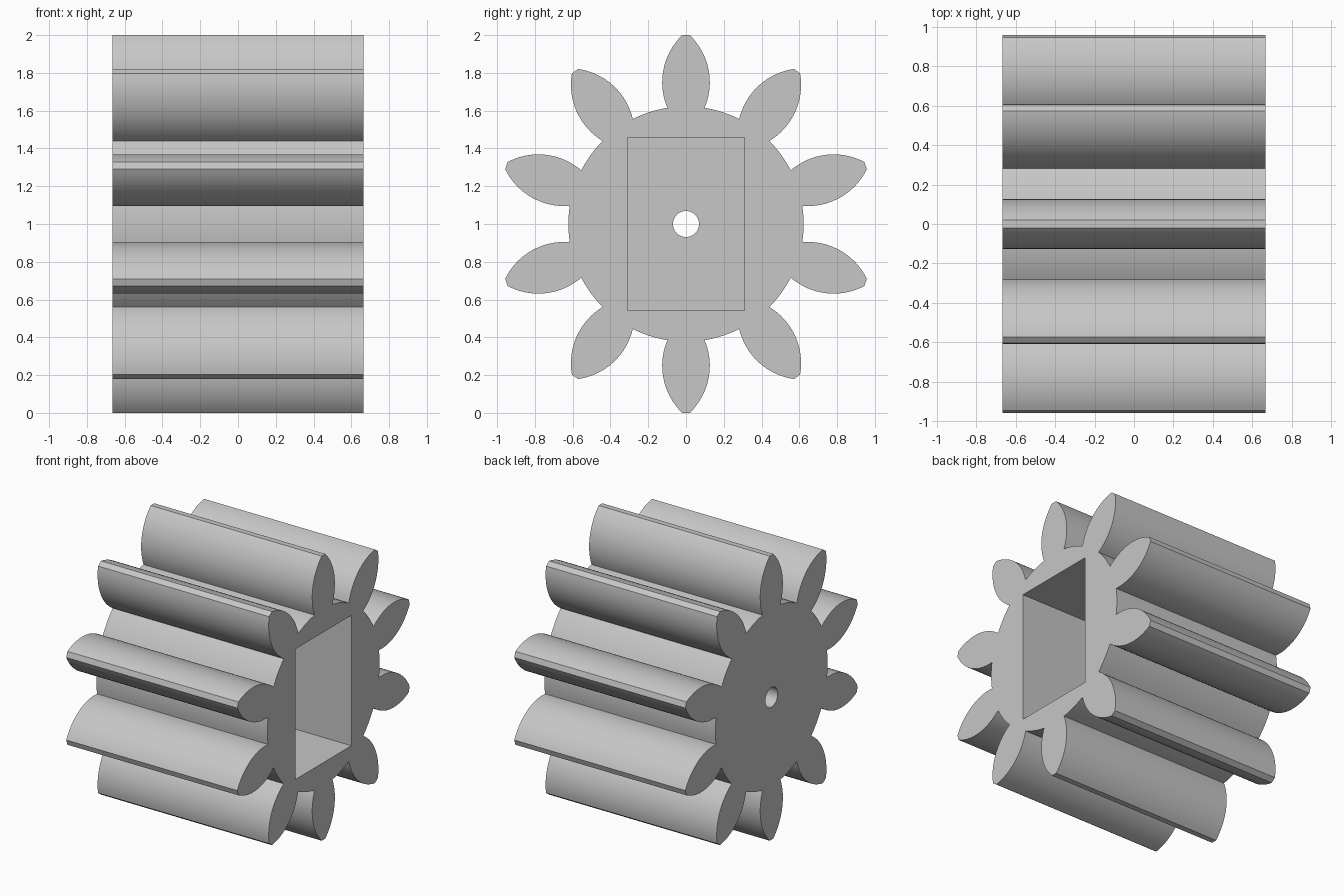
import bpy, bmesh, math
from mathutils import Matrix

cube = bpy.data.objects.get("Cube")
if cube:
    bpy.data.objects.remove(cube, do_unlink=True)

TEETH = 10
HALF_WIDTH = 0.665
CENTRE_Z = 1.0
ROOT_R, TIP_R = 0.623, 1.0
FLANK_R, FLANK_MID, BULGE = 0.348, 0.75, 0.126   # circular tooth flank
POCKET_FLOOR = -0.5

grey = bpy.data.materials.new("plain grey")
grey.use_nodes = True
colour = (0.57, 0.57, 0.57, 1)
grey.diffuse_color = colour
grey.node_tree.nodes["Principled BSDF"].inputs["Base Color"].default_value = colour


def add_object(name, bm):
    mesh = bpy.data.meshes.new(name)
    bmesh.ops.recalc_face_normals(bm, faces=bm.faces)
    bm.to_mesh(mesh)
    bm.free()
    obj = bpy.data.objects.new(name, mesh)
    bpy.context.collection.objects.link(obj)
    mesh.materials.append(grey)
    return obj


def flank(steps=16):
    """One tooth flank, as (half width, radius) from root to tip."""
    start = math.asin((0.615 - FLANK_MID) / FLANK_R)
    end = math.asin((TIP_R - FLANK_MID) / FLANK_R)
    for i in range(steps + 1):
        a = start + (end - start) * i / steps
        yield BULGE - FLANK_R + FLANK_R * math.cos(a), FLANK_MID + FLANK_R * math.sin(a)


def gear_profile(root_steps=6):
    side = list(flank())
    tooth = side + [(-w, r) for w, r in reversed(side)]
    pitch = math.tau / TEETH
    root_half = math.atan2(*side[0])
    points = []
    for t in range(TEETH):
        turn = t * pitch
        c, s = math.cos(turn), math.sin(turn)
        points += [(w * c - r * s, w * s + r * c) for w, r in tooth]
        # Rounded root between this tooth and the next
        for i in range(1, root_steps):
            a = turn + root_half + (pitch - 2 * root_half) * i / root_steps
            points.append((-ROOT_R * math.sin(a), ROOT_R * math.cos(a)))
    return points


# Gear body with teeth, extruded along x
bm = bmesh.new()
face = bm.faces.new([bm.verts.new((-HALF_WIDTH, y, CENTRE_Z + z)) for y, z in gear_profile()])
new = bmesh.ops.extrude_face_region(bm, geom=[face])["geom"]
bmesh.ops.translate(bm, vec=(2 * HALF_WIDTH, 0, 0),
                    verts=[v for v in new if isinstance(v, bmesh.types.BMVert)])
gear = add_object("gear", bm)

# Rectangular pocket open on the +x end
bm = bmesh.new()
bmesh.ops.create_cube(bm, size=1)
bmesh.ops.scale(bm, vec=(1.5, 0.618, 0.916), verts=bm.verts)
bmesh.ops.translate(bm, vec=(POCKET_FLOOR + 0.75, 0, CENTRE_Z), verts=bm.verts)
pocket = add_object("pocket_cutter", bm)

# Round axle hole through the pocket floor
bm = bmesh.new()
bmesh.ops.create_cone(bm, cap_ends=True, segments=40, radius1=0.069, radius2=0.069, depth=3,
                      matrix=Matrix.Translation((0, 0, CENTRE_Z)) @ Matrix.Rotation(math.pi / 2, 4, 'Y'))
hole = add_object("axle_hole_cutter", bm)

bpy.ops.object.select_all(action='DESELECT')
gear.select_set(True)
bpy.context.view_layer.objects.active = gear
for cutter in (pocket, hole):
    cutter.hide_render = True
    mod = gear.modifiers.new(cutter.name, 'BOOLEAN')
    mod.operation = 'DIFFERENCE'
    mod.solver = 'EXACT'
    mod.object = cutter
    bpy.ops.object.modifier_apply(modifier=mod.name)
    bpy.data.objects.remove(cutter, do_unlink=True)

bpy.ops.object.shade_smooth_by_angle(angle=math.radians(30))
